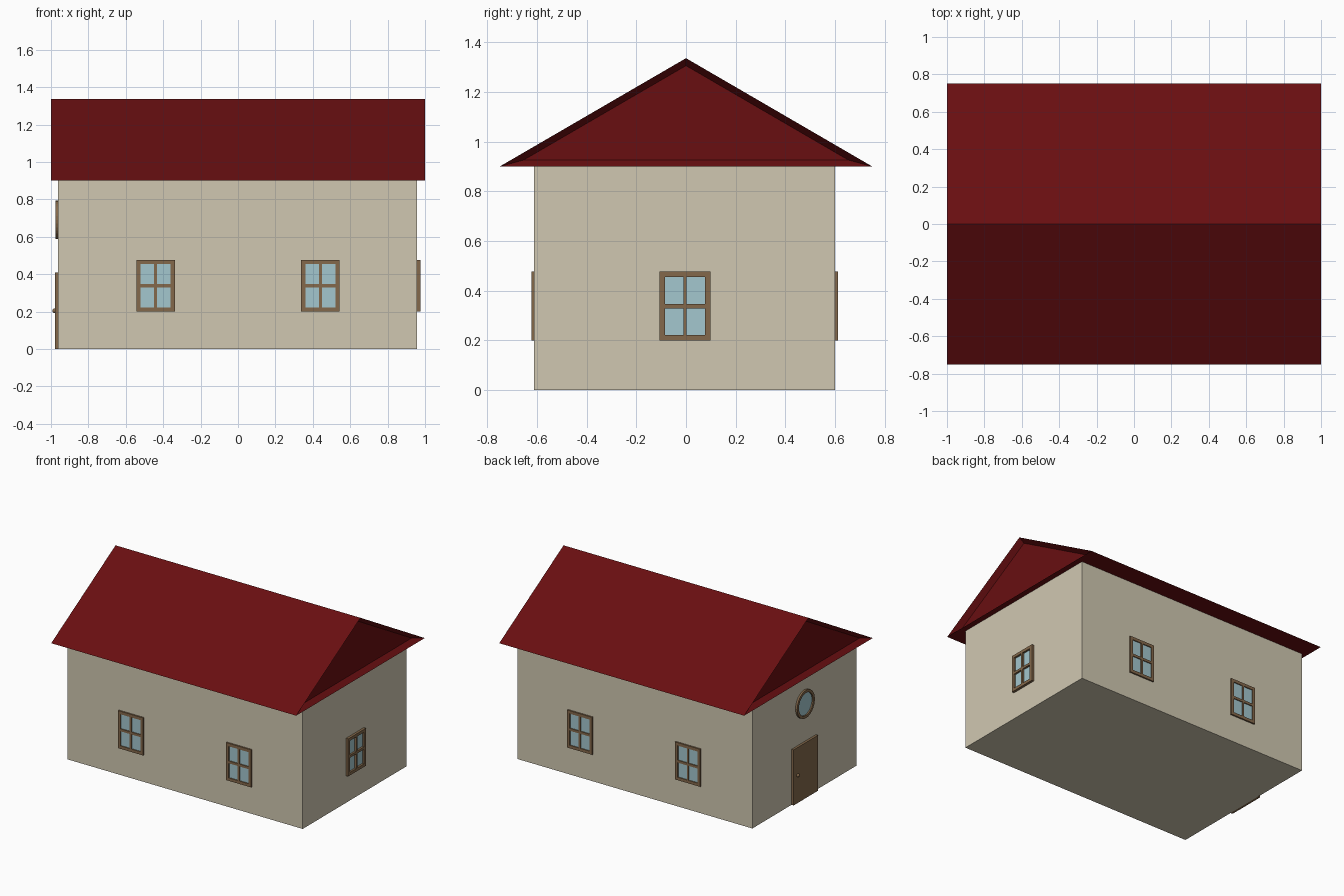
import bpy, bmesh, math
from mathutils import Matrix, Vector

if "Cube" in bpy.data.objects:
    bpy.data.objects.remove(bpy.data.objects["Cube"])


def material(name, rgb):
    m = bpy.data.materials.new(name)
    m.diffuse_color = (*rgb, 1)
    m.use_nodes = True
    m.node_tree.nodes["Principled BSDF"].inputs["Base Color"].default_value = m.diffuse_color
    return m


WALL = material("cream wall", (0.63, 0.575, 0.44))
ROOF = material("dark red roof", (0.14, 0.0045, 0.0055))
WOOD = material("brown wood", (0.23, 0.14, 0.07))
GLASS = material("pale blue glass", (0.37, 0.57, 0.62))


def box(bm, lo, hi):
    lo, hi = Vector(lo), Vector(hi)
    size = hi - lo
    mat = Matrix.Translation((lo + hi) / 2) @ Matrix.Diagonal((*size, 1))
    bmesh.ops.create_cube(bm, size=1, matrix=mat)


def finish(bm, name, mat, loc=(0, 0, 0), turn=0):
    bmesh.ops.recalc_face_normals(bm, faces=bm.faces[:])
    mesh = bpy.data.meshes.new(name)
    bm.to_mesh(mesh)
    bm.free()
    mesh.materials.append(mat)
    ob = bpy.data.objects.new(name, mesh)
    ob.location = loc
    ob.rotation_euler.z = math.radians(turn)
    bpy.context.collection.objects.link(ob)
    return ob


# Walls
X0, X1, Y0, Y1, WALL_TOP = -0.962, 0.957, -0.612, 0.6, 0.9
bm = bmesh.new()
box(bm, (X0, Y0, 0), (X1, Y1, WALL_TOP))
finish(bm, "walls", WALL)

# Roof prism with bevelled, recessed gable ends
bm = bmesh.new()
profile = [(-0.75, 0.9), (0.75, 0.9), (0, 1.336)]
end = bm.faces.new([bm.verts.new((-1, y, z)) for y, z in profile])
ext = bmesh.ops.extrude_face_region(bm, geom=[end], use_keep_orig=True)
bmesh.ops.translate(bm, vec=(2, 0, 0),
                    verts=[v for v in ext["geom"] if isinstance(v, bmesh.types.BMVert)])
bmesh.ops.recalc_face_normals(bm, faces=bm.faces[:])
bm.normal_update()
gables = [f for f in bm.faces if abs(f.normal.x) > 0.9]
bmesh.ops.inset_individual(bm, faces=gables, thickness=0.026, depth=-0.04,
                           use_even_offset=True)
finish(bm, "roof", ROOF)


# Four-pane windows: local -y points out of the wall
def window(name, loc, turn, depth, w=0.206, h=0.277, border=0.022, bar=0.007):
    a, b = w / 2, h / 2
    bm = bmesh.new()
    for s in (-1, 1):
        xs = sorted((s * a, s * (a - border)))
        zs = sorted((s * b, s * (b - border)))
        box(bm, (xs[0], -depth, -b), (xs[1], 0, b))
        box(bm, (-a + border, -depth, zs[0]), (a - border, 0, zs[1]))
    box(bm, (-bar, -depth, -b + border), (bar, 0, b - border))
    for s in (-1, 1):
        xs = sorted((s * bar, s * (a - border)))
        box(bm, (xs[0], -depth, -0.009), (xs[1], 0, 0.009))
    finish(bm, name + "_frame", WOOD, loc, turn)
    bm = bmesh.new()
    box(bm, (-a + 0.01, -0.004, -b + 0.01), (a - 0.01, 0, b - 0.01))
    finish(bm, name + "_glass", GLASS, loc, turn)


for x, side in ((-0.441, "left"), (0.441, "right")):
    window("front_window_" + side, (x, Y0, 0.338), 0, 0.011)
    window("back_window_" + side, (x, Y1, 0.338), 180, 0.011)
window("right_side_window", (X1, -0.004, 0.338), 90, 0.018)

# Door and knob on the left gable side
bm = bmesh.new()
box(bm, (-0.142, -0.017, 0), (0.142, 0, 0.41))
finish(bm, "door", WOOD, (X0, 0, 0), -90)
bm = bmesh.new()
bmesh.ops.create_uvsphere(bm, u_segments=16, v_segments=8, radius=0.013)
knob = finish(bm, "door_knob", WOOD, (X0 - 0.018, 0.095, 0.205))
knob.data.shade_smooth()

# Round window above the door: ring and glass disc
SPIN = Matrix.Rotation(math.radians(90), 4, "X")
bm = bmesh.new()
N = 32
rings = []
for r, y in ((0.103, 0), (0.103, -0.014), (0.083, -0.014), (0.083, 0)):
    rings.append([bm.verts.new((r * math.cos(t * math.tau / N), y, r * math.sin(t * math.tau / N)))
                  for t in range(N)])
for i in range(4):
    p, q = rings[i], rings[(i + 1) % 4]
    for t in range(N):
        u = (t + 1) % N
        bm.faces.new((p[t], p[u], q[u], q[t]))
finish(bm, "round_window_frame", WOOD, (X0, -0.006, 0.69), -90)
bm = bmesh.new()
bmesh.ops.create_cone(bm, cap_ends=True, segments=N, radius1=0.09, radius2=0.09, depth=0.008,
                      matrix=SPIN)
finish(bm, "round_window_glass", GLASS, (X0, -0.006, 0.69), -90)
